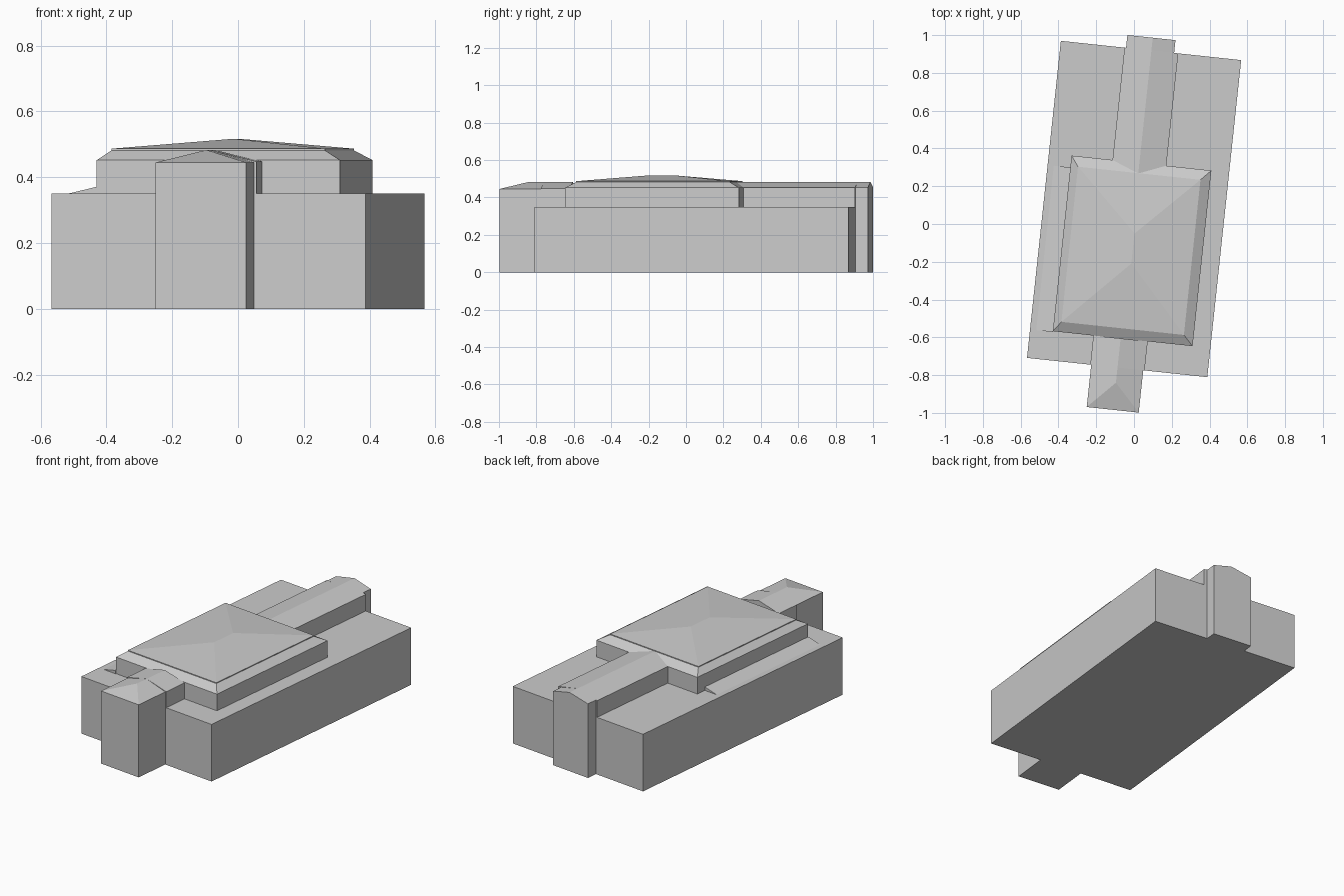
import bpy, bmesh, math

cube = bpy.data.objects.get("Cube")
if cube:
    bpy.data.objects.remove(cube, do_unlink=True)

TURN = math.radians(-6.1)  # the whole building stands slightly turned

grey = bpy.data.materials.new("plain_grey")
grey.use_nodes = True
grey.diffuse_color = (0.6, 0.6, 0.6, 1)
grey.node_tree.nodes["Principled BSDF"].inputs["Base Color"].default_value = (0.6, 0.6, 0.6, 1)


def solid(name, points):
    """Convex flat-faced part spanned by its corner points."""
    bm = bmesh.new()
    for p in points:
        bm.verts.new(p)
    bmesh.ops.convex_hull(bm, input=bm.verts)
    bmesh.ops.dissolve_limit(bm, angle_limit=0.005, verts=bm.verts, edges=bm.edges)
    bmesh.ops.recalc_face_normals(bm, faces=bm.faces)
    mesh = bpy.data.meshes.new(name)
    bm.to_mesh(mesh)
    bm.free()
    mesh.materials.append(grey)
    ob = bpy.data.objects.new(name, mesh)
    ob.rotation_euler.z = TURN
    bpy.context.collection.objects.link(ob)
    return ob


def rect(x0, x1, y0, y1, z):
    return [(x, y, z) for x in (x0, x1) for y in (y0, y1)]


def box(x0, x1, y0, y1, z0, z1):
    return rect(x0, x1, y0, y1, z0) + rect(x0, x1, y0, y1, z1)


RIDGE_X, RIDGE_Z, EAVE = -0.006, 0.483, 0.448


def wing(name, x0, x1, y0, y1, bottom, ridge_start, eave=EAVE):
    ridge = [(RIDGE_X, y, RIDGE_Z) for y in (ridge_start, y1)]
    solid(name, box(x0, x1, y0, y1, bottom, eave) + ridge)


# Main low block
B0, B1 = -0.765, 0.923
solid("main_block", box(-0.488, 0.472, B0, B1, 0, 0.35))

# Front wing: hipped porch, then a slightly wider stretch over the block
wing("front_porch", -0.146, 0.131, -0.99, B0 + 0.02, 0, -0.846, 0.445)
wing("front_roof_wing", -0.151, 0.138, B0, -0.61, 0.33, B0)

# Rear wing: gabled, running into the raised hall
wing("rear_roof_wing", -0.149, 0.137, 0.266, B1, 0.33, 0.266, 0.452)
wing("rear_porch", -0.141, 0.115, B1 - 0.02, 0.991, 0, B1 - 0.02, 0.454)

# Raised hall: walls, sloping skirt roof and shallow hipped top
hall = (-0.367, 0.377, -0.61, 0.325)
top = (-0.327, 0.325, -0.556, 0.27)
solid("hall_walls", rect(*hall, 0.33) + rect(*hall, 0.452))
solid("hall_skirt_roof", rect(*hall, 0.452) + rect(*top, 0.482))
solid("hall_top_roof", rect(*top, 0.48) + rect(*top, 0.487)
      + [(0.008, -0.21, 0.517), (0.008, -0.05, 0.517)])

# Sloping lean-to roof beside the hall
solid("side_lean_to", [(x, y, z) for y in (-0.614, 0.262)
                       for x, z in ((-0.455, 0.35), (-0.367, 0.34), (-0.367, 0.371))])
